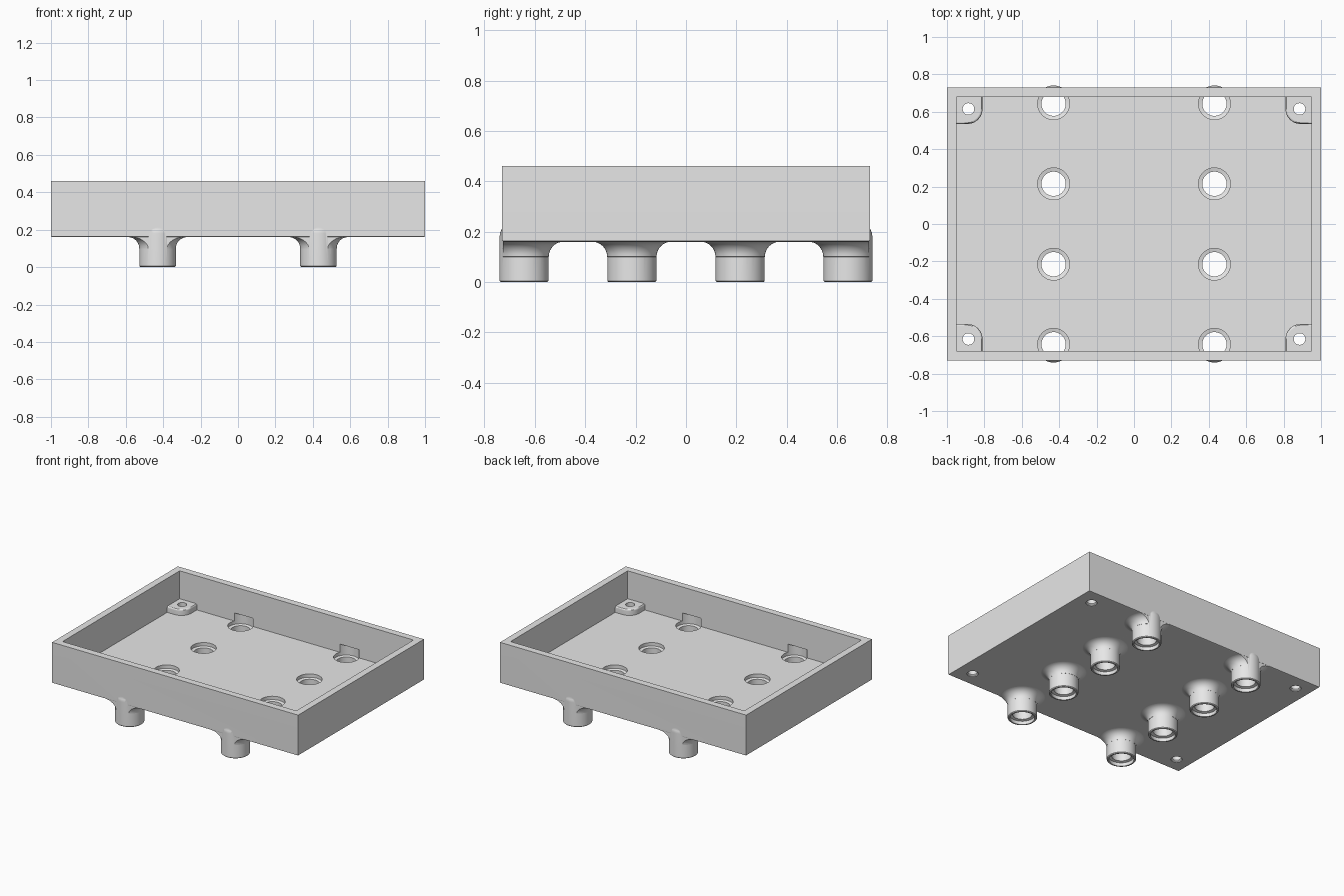
import bpy, bmesh, math
from mathutils import Matrix, Vector

cube = bpy.data.objects.get("Cube")
if cube:
    bpy.data.objects.remove(cube)

WX, WY, BASE, TOP = 1.0, 0.73, 0.16, 0.46     # outer shell
WALL, FLOOR = 0.05, 0.21
LEG_R, FILLET = 0.0975, 0.06
LEGS = [(x, y) for x in (-0.43, 0.43) for y in (-0.643, -0.215, 0.215, 0.643)]
SCREWS = [(sx * 0.885, sy * 0.615) for sx in (-1, 1) for sy in (-1, 1)]

grey = bpy.data.materials.new("light grey")
grey.use_nodes = True
grey.diffuse_color = (0.8, 0.8, 0.8, 1)
grey.node_tree.nodes["Principled BSDF"].inputs["Base Color"].default_value = (0.8, 0.8, 0.8, 1)


def add_box(bm, lo, hi):
    """Box between two corners; returns its vertices."""
    lo, hi = Vector(lo), Vector(hi)
    size = hi - lo
    mat = Matrix.Translation((lo + hi) / 2) @ Matrix.Diagonal((*size, 1))
    return bmesh.ops.create_cube(bm, size=1, matrix=mat)["verts"]


def add_lathe(bm, profile, centre, seg=48):
    """Closed solid turned around a vertical axis from (radius, z) points."""
    rings = []
    for r, z in profile:
        rings.append([bm.verts.new((centre[0] + r * math.cos(math.tau * i / seg),
                                    centre[1] + r * math.sin(math.tau * i / seg), z))
                      for i in range(seg)])
    for a, b in zip(rings, rings[1:]):
        for i in range(seg):
            j = (i + 1) % seg
            bm.faces.new((a[i], a[j], b[j], b[i]))
    bm.faces.new(rings[0][::-1])
    bm.faces.new(rings[-1])


def make(name, bm):
    bmesh.ops.recalc_face_normals(bm, faces=bm.faces[:])
    mesh = bpy.data.meshes.new(name)
    bm.to_mesh(mesh)
    bm.free()
    mesh.materials.append(grey)
    ob = bpy.data.objects.new(name, mesh)
    bpy.context.collection.objects.link(ob)
    return ob


def lathes(name, profile, centres, seg=48):
    bm = bmesh.new()
    for c in centres:
        add_lathe(bm, profile, c, seg)
    return make(name, bm)


def box(name, lo, hi):
    bm = bmesh.new()
    add_box(bm, lo, hi)
    return make(name, bm)


def combine(ob, other, operation):
    """Boolean, baked into the mesh; the operand is removed."""
    mod = ob.modifiers.new("combine", 'BOOLEAN')
    mod.operation, mod.object, mod.solver = operation, other, 'EXACT'
    dg = bpy.context.evaluated_depsgraph_get()
    mesh = bpy.data.meshes.new_from_object(ob.evaluated_get(dg))
    ob.modifiers.clear()
    ob.data = mesh
    bpy.data.objects.remove(other)


# Outer shell with softened lower edges
bm = bmesh.new()
add_box(bm, (-WX, -WY, BASE), (WX, WY, TOP))
low = [e for e in bm.edges if all(v.co.z < BASE + 0.01 for v in e.verts)]
bmesh.ops.bevel(bm, geom=low, offset=0.008, segments=2, profile=0.5, affect='EDGES')
tray = make("tray", bm)

# Tubular legs, with shoulders that show outside the long walls
combine(tray, lathes("legs", [(LEG_R - 0.005, 0), (LEG_R, 0.005), (LEG_R, 0.18), (0.094, 0.198),
                              (0.086, 0.216), (0.07, 0.232), (0.04, 0.24)], LEGS), 'UNION')

# Fillets between legs and underside, trimmed at the shell
flare = [(LEG_R - 0.01, BASE - FILLET)]
for i in range(9):
    a = math.pi / 2 * i / 8
    flare.append((LEG_R + FILLET * (1 - math.cos(a)) + 0.0005,
                  BASE - FILLET + FILLET * math.sin(a) + 0.0005))
flare += [(flare[-1][0], 0.185)]
fillets = lathes("fillets", flare, LEGS)
combine(fillets, box("trim", (-WX, 0.003 - WY, 0.05), (WX, WY - 0.003, 0.3)), 'INTERSECT')
combine(tray, fillets, 'UNION')

# Open interior
combine(tray, box("cavity", (WALL - WX, WALL - WY, FLOOR), (WX - WALL, WY - WALL, 0.6)), 'DIFFERENCE')

# Corner screw bosses with a rounded inner corner and softened top
bm = bmesh.new()
for sx, sy in ((1, 1), (1, -1), (-1, 1), (-1, -1)):
    part = bmesh.new()
    add_box(part, (0.81, 0.535, 0.19), (0.97, 0.7, 0.255))
    inner = [e for e in part.edges if all(v.co.x < 0.82 and v.co.y < 0.55 for v in e.verts)]
    bmesh.ops.bevel(part, geom=inner, offset=0.08, segments=8, profile=0.5, affect='EDGES')
    rim = [e for e in part.edges if all(v.co.z > 0.25 for v in e.verts)]
    bmesh.ops.bevel(part, geom=rim, offset=0.012, segments=3, profile=0.5, affect='EDGES')
    bmesh.ops.scale(part, vec=(sx, sy, 1), verts=part.verts[:])
    tmp = bpy.data.meshes.new("boss")
    part.to_mesh(tmp)
    part.free()
    bm.from_mesh(tmp)
    bpy.data.meshes.remove(tmp)
combine(tray, make("bosses", bm), 'UNION')

# Stepped bores through the legs, notching the long walls
combine(tray, lathes("bores", [(0.083, -0.02), (0.083, 0.025), (0.065, 0.03), (0.065, 0.18),
                               (0.085, 0.185), (0.085, 0.27)], LEGS), 'DIFFERENCE')

# Screw holes, countersunk below
combine(tray, lathes("screw_holes", [(0.038, 0.1), (0.038, 0.166), (0.031, 0.173), (0.031, 0.35)],
                     SCREWS, 32), 'DIFFERENCE')

# Smooth curved faces, keep edges sharp
bpy.ops.object.select_all(action='DESELECT')
tray.select_set(True)
bpy.context.view_layer.objects.active = tray
bpy.ops.object.shade_smooth_by_angle(angle=math.radians(30))
weighted = tray.modifiers.new("weighted normals", 'WEIGHTED_NORMAL')
weighted.keep_sharp = True
